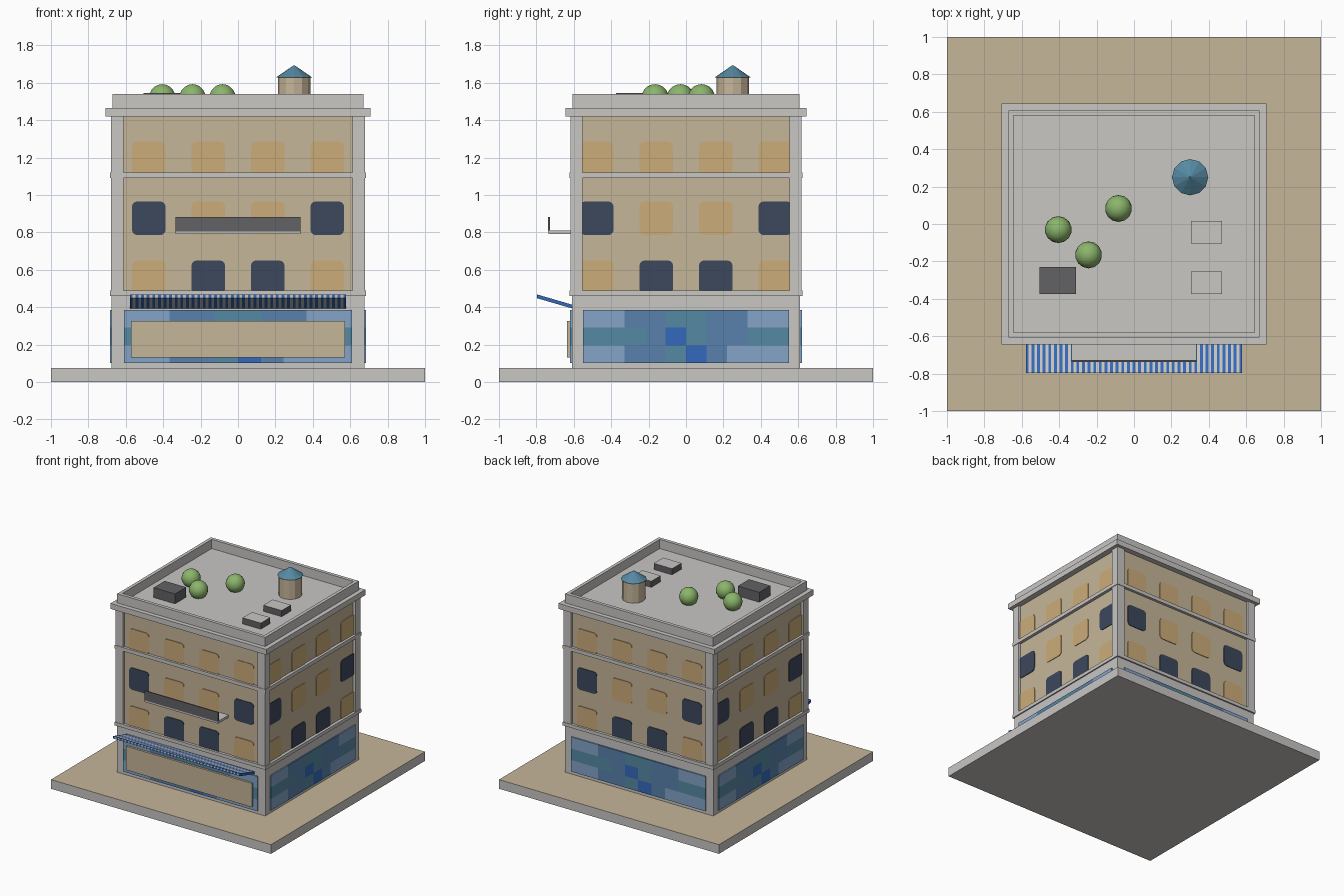
import bpy, bmesh, math
from mathutils import Matrix, Vector

if "Cube" in bpy.data.objects:
    bpy.data.objects.remove(bpy.data.objects["Cube"])


def material(name, *rgb):
    lin = [((c / 255 + 0.055) / 1.055) ** 2.4 for c in rgb] + [1]
    m = bpy.data.materials.new(name)
    m.use_nodes = True
    m.diffuse_color = lin
    m.node_tree.nodes["Principled BSDF"].inputs["Base Color"].default_value = lin
    return m


STONE = material("pale stone", 201, 199, 196)
TAN = material("tan plaster", 198, 182, 153)
AMBER = material("amber window", 204, 172, 121)
NAVY = material("navy window", 60, 72, 92)
DARK = material("dark grey", 98, 98, 101)
GREEN = material("leaf green", 139, 181, 107)
TEAL = material("teal blue", 85, 137, 162)
MID = material("mid blue", 88, 128, 172)
LIGHT = material("light blue", 131, 164, 200)
BLUE = material("strong blue", 52, 105, 187)


def finish(name, bm, *mats):
    me = bpy.data.meshes.new(name)
    bmesh.ops.recalc_face_normals(bm, faces=bm.faces)
    bm.to_mesh(me)
    bm.free()
    for m in mats:
        me.materials.append(m)
    ob = bpy.data.objects.new(name, me)
    bpy.context.collection.objects.link(ob)
    return ob


def add_box(bm, x0, x1, y0, y1, z0, z1):
    size = Matrix.Diagonal((x1 - x0, y1 - y0, z1 - z0, 1))
    mid = Vector(((x0 + x1) / 2, (y0 + y1) / 2, (z0 + z1) / 2))
    return bmesh.ops.create_cube(bm, size=1, matrix=Matrix.Translation(mid) @ size)["verts"]


def box(name, mat, *bounds, top=None):
    bm = bmesh.new()
    add_box(bm, *bounds)
    if top:
        bm.normal_update()
        for f in bm.faces:
            f.material_index = int(f.normal.z > 0.5)
    return finish(name, bm, mat, top or mat)


def block(name, mat, hx, hy, z0, z1):
    return box(name, mat, -hx, hx, -hy, hy, z0, z1)


def window(name, mat, side, dist, u, z, half=0.09, r=0.028):
    """Rounded square plate standing on one wall."""
    bm = bmesh.new()
    pts = []
    for q in range(4):
        corner = math.radians(45 + 90 * q)
        cx = math.copysign(half - r, math.cos(corner))
        cz = math.copysign(half - r, math.sin(corner))
        for i in range(4):
            a = math.radians(90 * q + 30 * i)
            pts.append(bm.verts.new((u + cx + r * math.cos(a), -dist + 0.002, z + cz + r * math.sin(a))))
    face = bm.faces.new(pts)
    out = bmesh.ops.extrude_face_region(bm, geom=[face])["geom"]
    bmesh.ops.translate(bm, verts=[v for v in out if isinstance(v, bmesh.types.BMVert)], vec=(0, -0.007, 0))
    bm.transform(Matrix.Rotation(side * math.pi / 2, 4, "Z"))
    return finish(name, bm, mat)


# Plinth, ground floor, upper walls
box("plinth", STONE, -1, 1, -1, 1, 0, 0.075, top=TAN)
block("ground_floor", STONE, 0.675, 0.61, 0.075, 0.465)
block("upper_walls", TAN, 0.66, 0.6, 0.465, 1.42)

# Corner pillars
for sx in (-1, 1):
    for sy in (-1, 1):
        xs = sorted((sx * 0.612, sx * 0.68))
        ys = sorted((sy * 0.553, sy * 0.618))
        box("corner_pillar", STONE, *xs, *ys, 0.46, 1.42)

# Floor bands, cornice and parapet
block("lower_band", STONE, 0.685, 0.622, 0.46, 0.488)
block("middle_band", STONE, 0.685, 0.622, 1.09, 1.12)
block("cornice", STONE, 0.708, 0.644, 1.42, 1.465)
bm = bmesh.new()
for s in (-1, 1):
    add_box(bm, *sorted((s * 0.645, s * 0.672)), -0.608, 0.608, 1.465, 1.54)
    add_box(bm, -0.645, 0.645, *sorted((s * 0.58, s * 0.608)), 1.465, 1.54)
finish("parapet", bm, STONE)

# Windows: dark ones sit outside on the middle row, inside on the lowest row
for side in range(4):
    wall = 0.6 if side % 2 == 0 else 0.66
    for row, z in enumerate((0.56, 0.875, 1.195)):
        for col in range(4):
            inner = col in (1, 2)
            dark = (row == 0 and inner) or (row == 1 and not inner)
            window("window", NAVY if dark else AMBER, side, wall, (col - 1.5) * 0.318, z)

# Shopfront glazing in coloured panes
PANES = ("LLBBTTBBLL", "TTTBSTBBTT", "LLBBTSBLLL")
GLASS = {"L": 0, "B": 1, "T": 2, "S": 3}
for side in range(4):
    half, dist = (0.61, 0.612) if side % 2 == 0 else (0.55, 0.677)
    bm = bmesh.new()
    z0, h = 0.1, 0.095
    w = 2 * half / 10
    for r, line in enumerate(PANES):
        for c, key in enumerate(line):
            x = -half + c * w
            z = z0 + (2 - r) * h
            quad = [(x, z), (x + w, z), (x + w, z + h), (x, z + h)]
            f = bm.faces.new([bm.verts.new((a, -dist - 0.008, b)) for a, b in quad])
            f.material_index = GLASS[key]
    bmesh.ops.remove_doubles(bm, verts=bm.verts, dist=0.001)
    rim = [e for e in bm.edges if e.is_boundary]
    out = bmesh.ops.extrude_edge_only(bm, edges=rim)["geom"]
    bmesh.ops.translate(bm, verts=[v for v in out if isinstance(v, bmesh.types.BMVert)], vec=(0, 0.01, 0))
    bm.transform(Matrix.Rotation(side * math.pi / 2, 4, "Z"))
    finish("shopfront_glass", bm, LIGHT, MID, TEAL, BLUE)

# Shop panel and balcony
box("shop_panel", TAN, -0.572, 0.572, -0.637, -0.61, 0.13, 0.325)
box("balcony_slab", STONE, -0.335, 0.335, -0.735, -0.59, 0.79, 0.81)
box("balcony_rail", DARK, -0.335, 0.335, -0.737, -0.727, 0.805, 0.883)

# Striped awning rising outward
bm = bmesh.new()
count = 77
step = 1.156 / count
for i in range(count):
    x = -0.578 + i * step
    profile = [(-0.605, 0.392), (-0.605, 0.412), (-0.797, 0.468), (-0.797, 0.448)]
    near = [bm.verts.new((x, y, z)) for y, z in profile]
    far = [bm.verts.new((x + step, y, z)) for y, z in profile]
    faces = [bm.faces.new((near[k], near[k - 1], far[k - 1], far[k])) for k in range(4)]
    if i == 0:
        faces.append(bm.faces.new(near))
    if i == count - 1:
        faces.append(bm.faces.new(far))
    for f in faces:
        f.material_index = i % 2
bmesh.ops.remove_doubles(bm, verts=bm.verts, dist=0.0001)
finish("awning", bm, BLUE, STONE)

# Roof units
box("roof_shed", DARK, -0.505, -0.31, -0.375, -0.23, 1.46, 1.546)
for name, y in (("front_vent", -0.375), ("rear_vent", -0.105)):
    box(name, DARK, 0.304, 0.47, y, y + 0.122, 1.46, 1.515, top=STONE)

# Water tank with conical cap
for name, mat, r0, r1, z0, z1 in (("tank_body", TAN, 0.087, 0.087, 1.46, 1.632),
                                  ("tank_cap", TEAL, 0.097, 0.004, 1.628, 1.692)):
    bm = bmesh.new()
    bmesh.ops.create_cone(bm, cap_ends=True, segments=12, radius1=r0, radius2=r1, depth=z1 - z0,
                          matrix=Matrix.Translation((0.3, 0.25, (z0 + z1) / 2)))
    finish(name, bm, mat)

# Round shrubs
for x, y in ((-0.405, -0.03), (-0.243, -0.165), (-0.083, 0.083)):
    bm = bmesh.new()
    bmesh.ops.create_uvsphere(bm, u_segments=14, v_segments=10, radius=0.072,
                              matrix=Matrix.Translation((x, y, 1.52)))
    for f in bm.faces:
        f.smooth = True
    finish("shrub", bm, GREEN)
